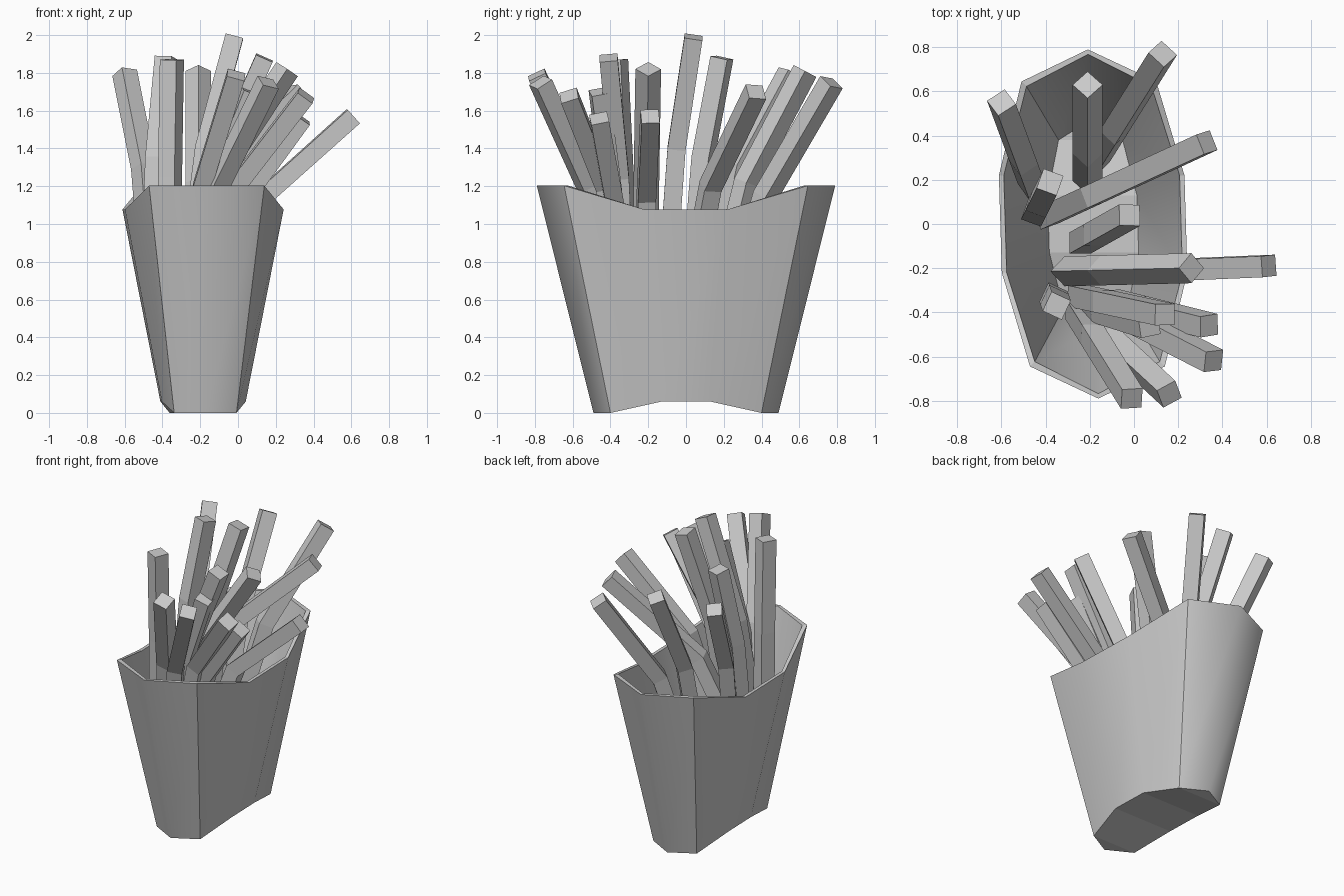
import bpy, bmesh
from math import radians, cos, sin
from mathutils import Vector, Matrix

if "Cube" in bpy.data.objects:
    bpy.data.objects.remove(bpy.data.objects["Cube"])

CX = -0.185


def add_object(name, bm):
    bmesh.ops.recalc_face_normals(bm, faces=bm.faces)
    me = bpy.data.meshes.new(name)
    bm.to_mesh(me)
    bm.free()
    ob = bpy.data.objects.new(name, me)
    bpy.context.collection.objects.link(ob)
    return ob


def loop10(end, corner, side, inset=0.0, lift=0.0):
    """Ten-point carton outline; each argument is (x, y, z) of one quadrant."""
    q = [side, corner, end]
    pts = [(x, y, z) for x, y, z in q]
    pts += [(-x, y, z) for x, y, z in (corner, side)]
    pts += [(-x, -y, z) for x, y, z in (side, corner)]
    pts += [(0, -end[1], end[2])]
    pts += [(x, -y, z) for x, y, z in (corner, side)]
    out = []
    for x, y, z in pts:
        x -= inset * (1 if x > 0 else -1 if x < 0 else 0)
        y -= inset * (1 if y > 0 else -1) * (abs(y) > 0.3)
        # slight twist of the whole carton
        out.append(Vector((CX + x - 0.03 * y, y, z + lift)))
    return out


# Carton: tapered thin-walled box with curved rim and arched base
top = ((0, 0.79, 1.203), (0.305, 0.645, 1.203), (0.42, 0.22, 1.077))
base = ((0, 0.49, 0.0), (0.165, 0.40, 0.0), (0.222, 0.13, 0.06))
bm = bmesh.new()
loops = [loop10(*base), loop10(*top), loop10(*top, inset=0.022),
         loop10(*base, inset=0.02, lift=0.025)]
rings = [[bm.verts.new(p) for p in l] for l in loops]
for a, b in zip(rings, rings[1:]):
    for i in range(10):
        j = (i + 1) % 10
        f = bm.faces.new((a[i], a[j], b[j], b[i]))
        f.smooth = a is not rings[1]
# floor strips, outside and inside
for r in (rings[0], rings[3]):
    bm.faces.new((r[1], r[2], r[3]))
    bm.faces.new((r[0], r[1], r[3], r[4]))
    bm.faces.new((r[0], r[4], r[5], r[9]))
    bm.faces.new((r[9], r[5], r[6], r[8]))
    bm.faces.new((r[6], r[7], r[8]))
# hard corners and rims, soft ends and sides
for r in rings:
    for i in range(10):
        bm.edges.get((r[i], r[(i + 1) % 10])).smooth = False
for a, b in ((rings[0], rings[1]), (rings[2], rings[3])):
    for i in (1, 3, 6, 8):
        bm.edges.get((a[i], b[i])).smooth = False
add_object("carton", bm)


# Fries: square sticks with one bend; (tip, bend, roll)
FRIES = [
    ((-0.60, 0.55, 1.80), (-0.50, 0.28, 1.30), 35),
    ((-0.21, 0.63, 1.81), (-0.21, 0.32, 1.22), 45),
    ((0.13, 0.77, 1.75), (-0.09, 0.42, 1.15), 45),
    ((0.33, 0.37, 1.70), (-0.19, 0.13, 1.20), 20),
    ((-0.38, 0.19, 1.88), (-0.43, 0.09, 1.35), 70),
    ((-0.02, 0.04, 1.99), (-0.18, -0.05, 1.40), 0),
    ((0.26, -0.20, 1.82), (-0.15, -0.21, 1.20), 45),
    ((0.61, -0.19, 1.57), (0.13, -0.21, 1.14), 5),
    ((-0.35, -0.37, 1.87), (-0.36, -0.34, 1.25), 65),
    ((0.14, -0.41, 1.88), (-0.14, -0.35, 1.25), 0),
    ((0.34, -0.46, 1.56), (0.02, -0.38, 1.12), 5),
    ((0.36, -0.62, 1.68), (-0.01, -0.43, 1.20), 0),
    ((-0.01, -0.79, 1.79), (-0.19, -0.50, 1.20), 0),
    ((0.16, -0.77, 1.75), (-0.11, -0.52, 1.20), 25),
    ((0.07, -0.46, 1.70), (-0.15, -0.39, 1.15), 10),
]


def fry(name, tip, bend, roll, h=0.048):
    tip, bend = Vector(tip), Vector(bend)
    lean = tip - bend
    foot = Vector((bend.x - 0.4 * lean.x, bend.y - 0.4 * lean.y, bend.z - 0.5))
    upper, lower = lean.normalized(), (bend - foot).normalized()
    bm = bmesh.new()
    rows = []
    for p, d in ((foot, lower), (bend, (upper + lower).normalized()), (tip, upper)):
        m = Vector((0, 0, 1)).rotation_difference(d).to_matrix()
        m = m @ Matrix.Rotation(radians(roll), 3, 'Z')
        rows.append([bm.verts.new(p + m @ Vector((x * h, y * h, 0)))
                     for x, y in ((-1, -1), (1, -1), (1, 1), (-1, 1))])
    for a, b in zip(rows, rows[1:]):
        for i in range(4):
            j = (i + 1) % 4
            bm.faces.new((a[i], a[j], b[j], b[i]))
    bm.faces.new(rows[0][::-1])
    bm.faces.new(rows[-1])
    add_object(name, bm)


for n, (t, b, r) in enumerate(FRIES, 1):
    fry(f"fry_{n:02d}", t, b, r)
